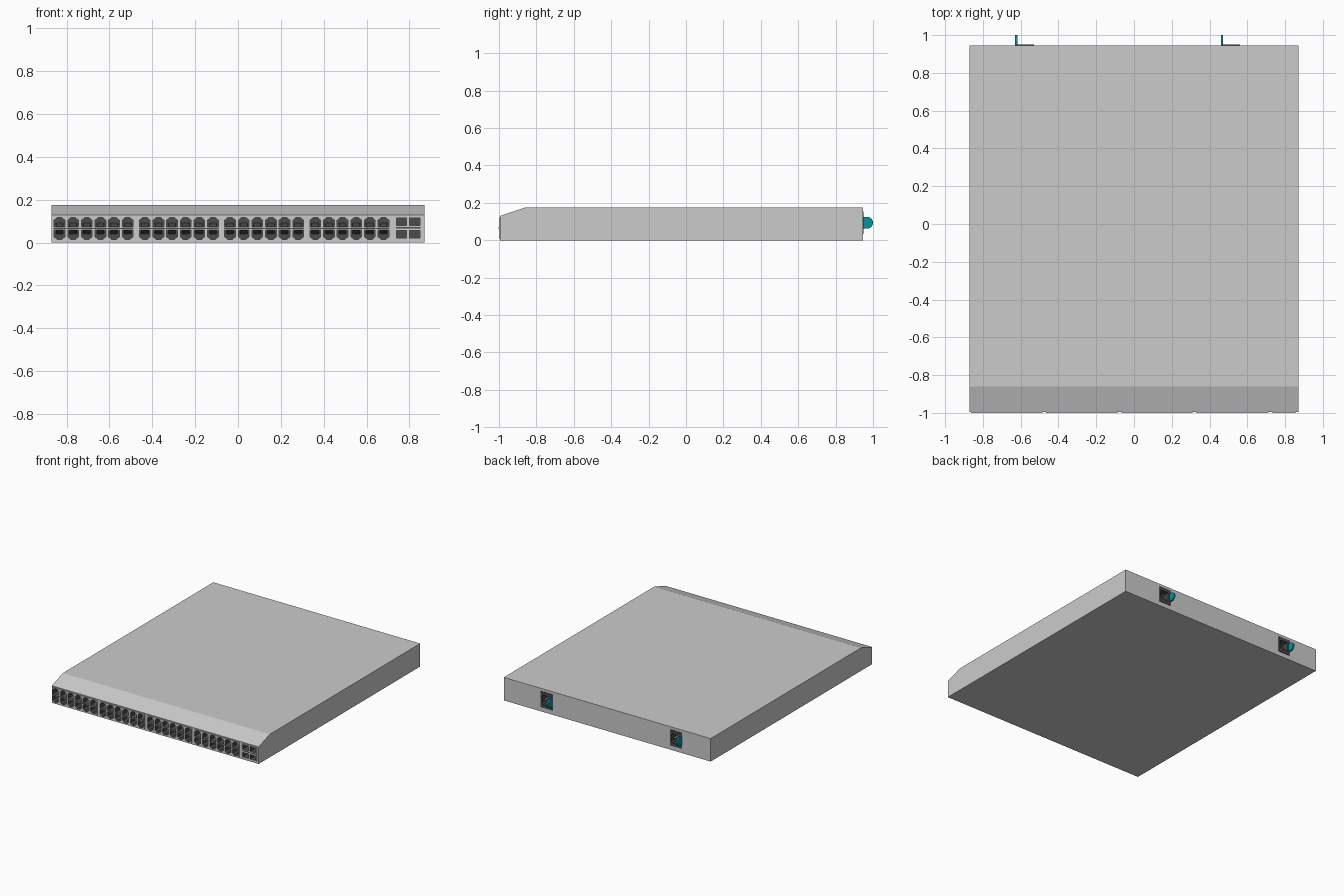
import bpy, bmesh, math
from mathutils import Matrix, Vector

if "Cube" in bpy.data.objects:
    bpy.data.objects.remove(bpy.data.objects["Cube"])


def material(name, colour):
    m = bpy.data.materials.new(name)
    m.diffuse_color = colour
    m.use_nodes = True
    m.node_tree.nodes["Principled BSDF"].inputs["Base Color"].default_value = m.diffuse_color
    return m


DARK = material("dark_plastic", (0.07, 0.07, 0.075, 1))
TEAL = material("teal_plastic", (0.0, 0.3, 0.36, 1))


def finish(name, bm, mat=None):
    bmesh.ops.recalc_face_normals(bm, faces=bm.faces)
    me = bpy.data.meshes.new(name)
    bm.to_mesh(me)
    bm.free()
    if mat:
        me.materials.append(mat)
    ob = bpy.data.objects.new(name, me)
    bpy.context.collection.objects.link(ob)
    return ob


def prism(bm, points, shift):
    """Closed outline extruded along a vector."""
    face = bm.faces.new([bm.verts.new(p) for p in points])
    new = bmesh.ops.extrude_face_region(bm, geom=[face])["geom"]
    verts = [v for v in new if isinstance(v, bmesh.types.BMVert)]
    bmesh.ops.translate(bm, vec=Vector(shift), verts=verts)


def box(bm, x, y, z):
    prism(bm, [(x[0], y[0], z[0]), (x[1], y[0], z[0]), (x[1], y[0], z[1]), (x[0], y[0], z[1])],
          (0, y[1] - y[0], 0))


def cut(ob, cutter):
    mod = ob.modifiers.new("ports", 'BOOLEAN')
    mod.object = cutter
    mod.operation = 'DIFFERENCE'
    mod.solver = 'EXACT'
    mod.material_mode = 'TRANSFER'


# chassis with sloped front edge
W, FRONT, BACK = 0.87, -0.994, 0.946
bm = bmesh.new()
prism(bm, [(-W, FRONT, 0), (-W, BACK, 0), (-W, BACK, 0.175), (-W, -0.86, 0.175), (-W, FRONT, 0.13)],
      (2 * W, 0, 0))
chassis = finish("chassis", bm)

# port layout
groups = [-0.833 + 0.398 * g for g in range(4)]
jack_x = [g + 0.0636 * i for g in groups for i in range(6)]
uplink_x = [0.763, 0.825]
PITCH = 0.0636

# jack outline: wide mouth with a stepped clip notch, mirrored for the lower row
JACK = [(-0.025, -0.022), (0.025, -0.022), (0.025, 0.010), (0.014, 0.018), (0.010, 0.023),
        (-0.010, 0.023), (-0.014, 0.018), (-0.025, 0.010)]
DEPTH = 0.06
bm = bmesh.new()
for x in jack_x:
    for z, s in ((0.095, 1), (0.037, -1)):
        prism(bm, [(x + a, -1.02, z + s * b) for a, b in JACK], (0, 0.02 + DEPTH, 0))
for x in uplink_x:
    for z in (0.097, 0.039):
        box(bm, (x - 0.024, x + 0.024), (-1.02, -1 + DEPTH), (z - 0.017, z + 0.017))
cutter = finish("port_cutter", bm, DARK)
cutter.hide_render = True
cutter.hide_set(True)

# raised frames around each block of ports
bm = bmesh.new()
for g in groups:
    box(bm, (g - 0.03, g + 5 * PITCH + 0.03), (-1.0, FRONT), (0.009, 0.123))
box(bm, (0.733, 0.855), (-1.0, FRONT), (0.014, 0.122))
frames = finish("port_frames", bm)
for ob in (chassis, frames):
    cut(ob, cutter)

# contact tongues inside the jacks
bm = bmesh.new()
for x in jack_x:
    for z, s in ((0.095, 1), (0.037, -1)):
        prism(bm, [(x - 0.017, -0.98, z - s * 0.022), (x - 0.017, -0.94, z - s * 0.022),
                   (x - 0.017, -0.94, z - s * 0.004)], (0.034, 0, 0))
finish("jack_contacts", bm, DARK)

# narrow dividers between the two rows
bm = bmesh.new()
for g in groups:
    box(bm, (g - 0.028, g + 5 * PITCH + 0.028), (-1.0015, -0.999), (0.064, 0.069))
box(bm, (0.737, 0.851), (-1.0015, -0.999), (0.067, 0.072))
finish("row_dividers", bm, DARK)

# rear power inlets
ZC = 0.094
for side, x0 in (("left", -0.63), ("right", 0.46)):
    xc = x0 + 0.056
    bm = bmesh.new()
    box(bm, (x0, x0 + 0.1), (BACK - 0.01, BACK + 0.004), (ZC - 0.06, ZC + 0.06))
    plate = finish(side + "_inlet_plate", bm, DARK)

    # socket cavity with two clipped corners
    bm = bmesh.new()
    out = [(-0.032, -0.036), (0.022, -0.036), (0.032, -0.024), (0.032, 0.024),
           (0.022, 0.036), (-0.032, 0.036)]
    prism(bm, [(xc + a, BACK - 0.045, ZC + b) for a, b in out], (0, 0.07, 0))
    hole = finish(side + "_inlet_cutter", bm, DARK)
    hole.hide_render = True
    hole.hide_set(True)
    cut(plate, hole)
    cut(chassis, hole)

    # three contact blades
    bm = bmesh.new()
    for a, b in ((0.012, 0), (-0.012, 0.018), (-0.012, -0.018)):
        box(bm, (xc + a - 0.007, xc + a + 0.007), (BACK - 0.045, BACK - 0.005),
            (ZC + b - 0.002, ZC + b + 0.002))
    finish(side + "_inlet_blades", bm)

    # rounded teal release tab
    bm = bmesh.new()
    R = 0.031
    arc = [(x0, 0.969 + R * math.cos(t), ZC + R * math.sin(t))
           for t in (math.pi * (i / 16 - 0.5) for i in range(17))]
    prism(bm, [(x0, BACK, ZC - R)] + arc + [(x0, BACK, ZC + R)], (0.012, 0, 0))
    finish(side + "_release_tab", bm, TEAL)
